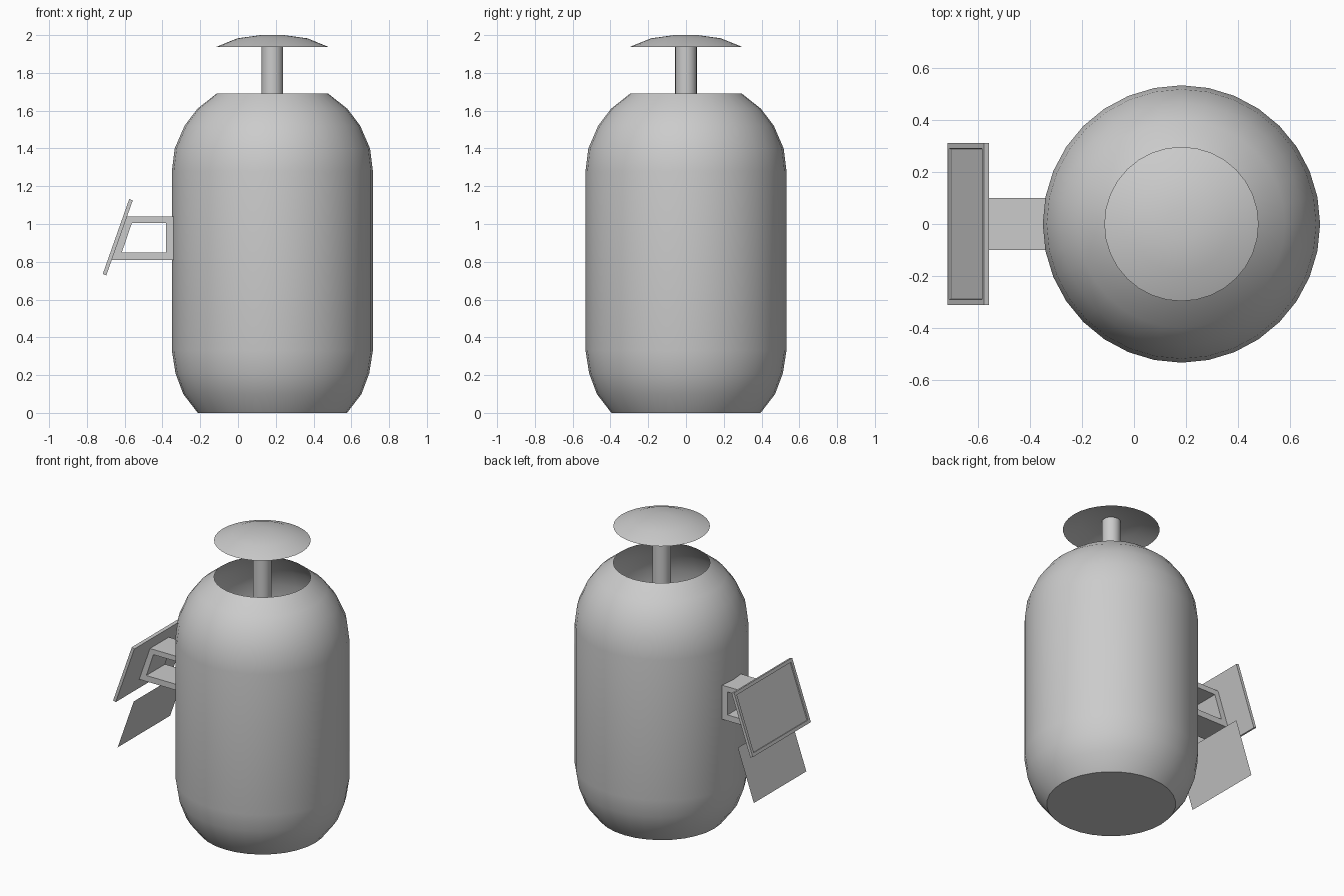
import bpy, bmesh, math
from mathutils import Vector

if "Cube" in bpy.data.objects:
    bpy.data.objects.remove(bpy.data.objects["Cube"])

AXIS_X = 0.182   # vertical axis shared by the tank, stem and lid

grey = bpy.data.materials.new("light grey")
grey.diffuse_color = (0.6, 0.6, 0.6, 1)
grey.use_nodes = True
grey.node_tree.nodes["Principled BSDF"].inputs["Base Color"].default_value = grey.diffuse_color


def finish(name, bm, smooth=None, recalc=True):
    if recalc:
        bmesh.ops.recalc_face_normals(bm, faces=bm.faces)
    me = bpy.data.meshes.new(name)
    bm.to_mesh(me)
    bm.free()
    me.materials.append(grey)
    ob = bpy.data.objects.new(name, me)
    bpy.context.collection.objects.link(ob)
    if smooth:
        bpy.ops.object.select_all(action='DESELECT')
        ob.select_set(True)
        bpy.context.view_layer.objects.active = ob
        bpy.ops.object.shade_smooth_by_angle(angle=math.radians(smooth))
    return ob


def lathe(name, profile, sides, cap_bottom=False, cap_top=False, smooth=40):
    """Spin (radius, z) points, listed bottom to top, around the tank axis."""
    bm = bmesh.new()
    rings = []
    for r, z in profile:
        rings.append([bm.verts.new((AXIS_X + r * math.cos(2 * math.pi * i / sides),
                                    r * math.sin(2 * math.pi * i / sides), z))
                      for i in range(sides)])
    for a, b in zip(rings, rings[1:]):
        for i in range(sides):
            j = (i + 1) % sides
            bm.faces.new((a[i], a[j], b[j], b[i]))
    if cap_bottom:
        bm.faces.new(rings[0][::-1])
    if cap_top:
        bm.faces.new(rings[-1])
    return finish(name, bm, smooth, recalc=False)


# Tank: rounded shell, closed below and open at the top
lathe("tank", [(0.395, 0), (0.472, 0.1), (0.513, 0.21), (0.532, 0.33), (0.532, 1.28),
               (0.517, 1.4), (0.465, 1.52), (0.397, 1.61), (0.296, 1.69)],
      32, cap_bottom=True)

# Lid: shallow dome shell lifted above the opening
lathe("lid", [(0.296, 1.938), (0.185, 1.983), (0.062, 2.0)], 32, cap_top=True)

# Stem: rod carrying the lid, reaching into the tank
lathe("lid_stem", [(0.057, 1.4), (0.057, 1.995)], 24, cap_bottom=True, cap_top=True)

# Bracket: four-sided loop joining the tank to the panel
outer = [(-0.335, 1.04), (-0.592, 1.04), (-0.672, 0.81), (-0.335, 0.81)]
inner = [(-0.38, 1.005), (-0.562, 1.005), (-0.615, 0.85), (-0.38, 0.85)]
bm = bmesh.new()
loops = [[bm.verts.new((x, y, z)) for x, z in pts]
         for pts, y in ((outer, -0.1), (outer, 0.1), (inner, 0.1), (inner, -0.1))]
for k in range(4):
    a, b = loops[k], loops[(k + 1) % 4]
    for i in range(4):
        j = (i + 1) % 4
        bm.faces.new((a[i], a[j], b[j], b[i]))
finish("bracket", bm)

# Panel: tilted slab with a recessed face on its outer side
low, high = Vector((-0.716, 0, 0.735)), Vector((-0.576, 0, 1.132))
up = (high - low).normalized()
out = Vector((-up.z, 0, up.x))
bm = bmesh.new()
bmesh.ops.create_cube(bm, size=1)
for v in bm.verts:
    s = v.co.copy()
    v.co = ((low + high) / 2 + up * s.x * (high - low).length
            + Vector((0, s.y * 0.62, 0)) - out * (0.5 - s.z) * 0.02)
bmesh.ops.recalc_face_normals(bm, faces=bm.faces)
face = max(bm.faces, key=lambda f: f.normal.dot(out))
bmesh.ops.inset_region(bm, faces=[face], thickness=0.03)
ring = bmesh.ops.inset_region(bm, faces=[face], thickness=0.0005)
bmesh.ops.translate(bm, verts=face.verts, vec=-out * 0.008)
finish("panel", bm)

# Loose sheet: thin face below the panel, parallel to it
bm = bmesh.new()
bm.faces.new([bm.verts.new(p) for p in ((-0.703, 0.28, 0.41), (-0.703, -0.28, 0.41),
                                        (-0.583, -0.28, 0.752), (-0.583, 0.28, 0.752))])
finish("loose_sheet", bm, recalc=False)
